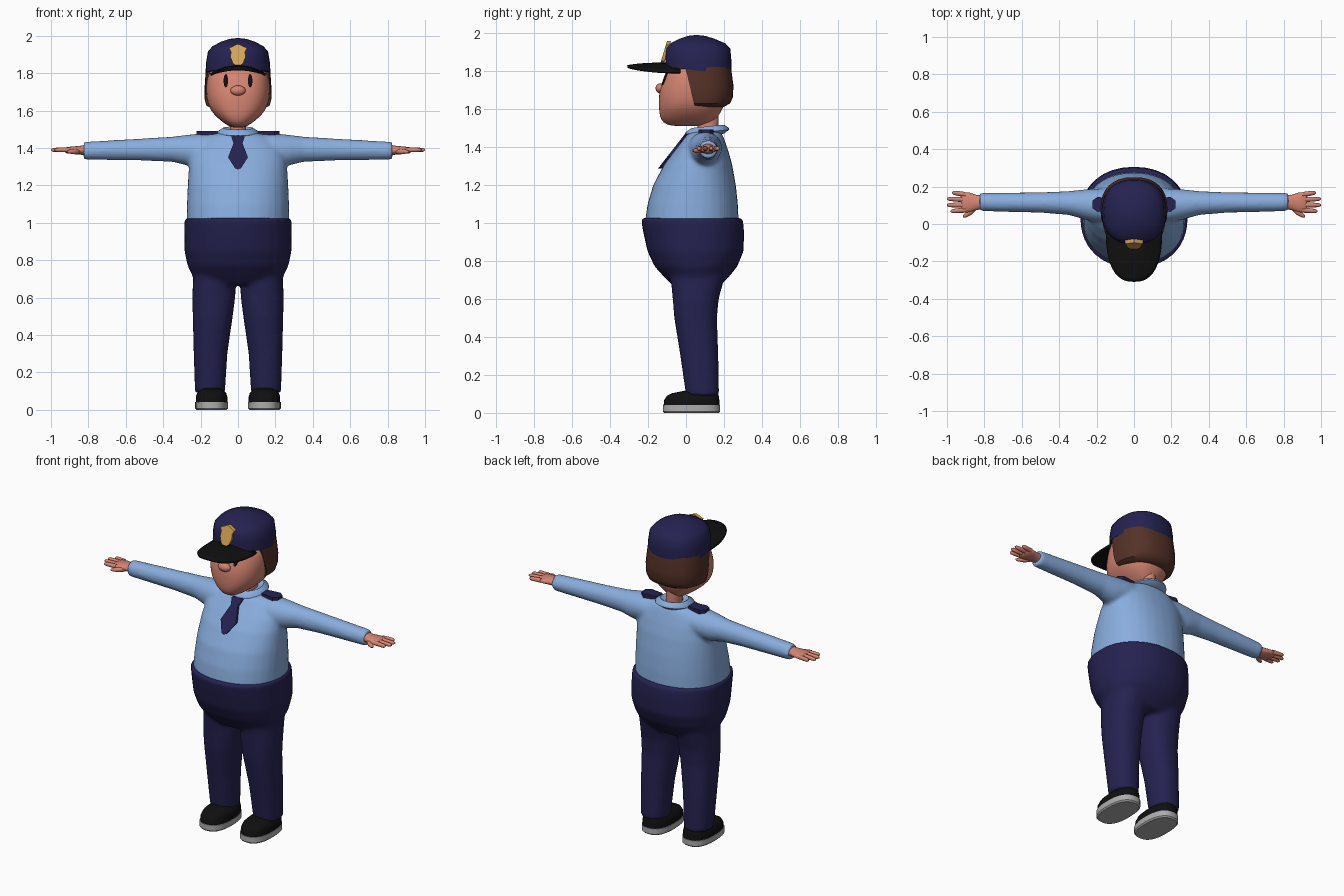
import bpy, bmesh, math
from mathutils import Vector

if "Cube" in bpy.data.objects:
    bpy.data.objects.remove(bpy.data.objects["Cube"])


def mat(name, r, g, b):
    m = bpy.data.materials.new(name)
    m.diffuse_color = (r, g, b, 1)
    m.use_nodes = True
    m.node_tree.nodes["Principled BSDF"].inputs["Base Color"].default_value = m.diffuse_color
    return m


SKIN = mat("skin", 0.66, 0.23, 0.165)
SHIRT = mat("light blue", 0.25, 0.42, 0.73)
NAVY = mat("navy", 0.018, 0.016, 0.08)
HAIR = mat("brown", 0.09, 0.032, 0.02)
GOLD = mat("gold", 0.68, 0.38, 0.09)
BLACK = mat("black", 0.005, 0.005, 0.005)
GREY = mat("sole grey", 0.42, 0.42, 0.42)


def power(v, p):
    return math.copysign(abs(v) ** (2 / p), v)


def zring(z, cx, rx, y0, y1, p=2.0, tilt=0.0, n=32):
    """Horizontal superellipse ring; tilt shifts z along y."""
    cy, ry, out = (y0 + y1) / 2, (y1 - y0) / 2, []
    for i in range(n):
        a = 2 * math.pi * i / n
        y = ry * power(math.sin(a), p)
        out.append(Vector((cx + rx * power(math.cos(a), p), cy + y, z + tilt * y)))
    return out


def xring(x, y, z, ry, rz, n=20):
    """Ring across the x axis."""
    return [Vector((x, y + ry * math.cos(2 * math.pi * i / n),
                    z + rz * math.sin(2 * math.pi * i / n))) for i in range(n)]


def tube(bm, rings):
    """Closed loft through rings of equal size."""
    vs = [[bm.verts.new(c) for c in r] for r in rings]
    n = len(vs[0])
    for a, b in zip(vs, vs[1:]):
        for i in range(n):
            j = (i + 1) % n
            bm.faces.new((a[i], a[j], b[j], b[i]))
    bm.faces.new(vs[0][::-1])
    bm.faces.new(vs[-1])


def finish(name, bm, material, angle=40, subsurf=0, remesh=0.0):
    bmesh.ops.recalc_face_normals(bm, faces=bm.faces[:])
    me = bpy.data.meshes.new(name)
    bm.to_mesh(me)
    bm.free()
    ob = bpy.data.objects.new(name, me)
    bpy.context.collection.objects.link(ob)
    me.materials.append(material)
    bpy.ops.object.select_all(action='DESELECT')
    ob.select_set(True)
    bpy.context.view_layer.objects.active = ob
    bpy.ops.object.shade_smooth_by_angle(angle=math.radians(angle))
    if subsurf:
        s = ob.modifiers.new("subdivide", 'SUBSURF')
        s.levels = s.render_levels = subsurf
    if remesh:
        r = ob.modifiers.new("fuse", 'REMESH')
        r.mode, r.voxel_size, r.use_smooth_shade = 'VOXEL', remesh, True
        s = ob.modifiers.new("relax", 'SMOOTH')
        s.factor, s.iterations = 0.5, 8
    return ob


def loft(name, rings, material, **kw):
    bm = bmesh.new()
    tube(bm, rings)
    return finish(name, bm, material, **kw)


def plate(name, half, yfun, thick, material):
    """Thin symmetric plate facing the front, from half an outline (x, z)."""
    pts = half + [(-x, z) for x, z in reversed(half) if x > 0]
    loft(name, [[Vector((x, yfun(z) + d, z)) for x, z in pts] for d in (0, thick)], material, angle=30)


# Trousers: hips and legs fused
bm = bmesh.new()
tube(bm, [zring(z, 0, rx, a, b, 2.2) for z, rx, a, b in (
    (.67, .19, -.07, .18), (.72, .245, -.12, .23), (.77, .27, -.165, .27),
    (.85, .287, -.203, .303), (.95, .287, -.225, .306), (1.025, .287, -.238, .299))])
for s in (-1, 1):
    tube(bm, [zring(z, s * cx, rx, a, b, 2.3) for z, cx, rx, a, b in (
        (.09, .15, .08, 0, .174), (.3, .147, .09, -.03, .17), (.5, .135, .107, -.062, .163),
        (.6, .13, .115, -.07, .172), (.7, .125, .115, -.08, .2), (.78, .12, .12, -.1, .22))])
finish("trousers", bm, NAVY, remesh=.012)

# Shirt: torso and sleeves fused
bm = bmesh.new()
tube(bm, [zring(z, 0, rx, a, b, 2.2) for z, rx, a, b in (
    (.95, .273, -.212, .275), (1.02, .275, -.214, .276), (1.1, .273, -.202, .273),
    (1.2, .269, -.172, .262), (1.31, .262, -.113, .242), (1.38, .25, -.06, .222),
    (1.43, .21, -.02, .205), (1.468, .16, .008, .19), (1.485, .08, .04, .17))])
for s in (-1, 1):
    tube(bm, [xring(s * x, y, z, ry, rz) for x, y, z, ry, rz in (
        (.1, .1, 1.4, .09, .075), (.2, .1, 1.392, .09, .086), (.27, .105, 1.388, .08, .083),
        (.35, .112, 1.393, .064, .068), (.5, .115, 1.392, .055, .06), (.825, .117, 1.385, .049, .048))])
finish("shirt", bm, SHIRT, remesh=.011)

# Collar
loft("collar", [zring(z, 0, rx, a, b, 2, .1) for z, rx, a, b in (
    (1.46, .08, .03, .2), (1.478, .112, -.005, .227), (1.488, .11, -.003, .225),
    (1.507, .08, .03, .2), (1.49, .055, .05, .18))], SHIRT, angle=50)

# Tie
plate("tie", [(0, 1.285), (.016, 1.292), (.053, 1.35), (.024, 1.425), (.036, 1.46), (0, 1.47)],
      lambda z: -.128 + (z - 1.31) * .78, .025, NAVY)

for s, side in ((-1, "right"), (1, "left")):
    # Shoulder straps
    bm = bmesh.new()
    out = [(.11, .075), (.195, .065), (.222, .085), (.222, .125), (.195, .145), (.11, .135)]
    tube(bm, [[Vector((s * x, y, z)) for x, y in out] for z in (1.46, 1.49)])
    finish(side + "_shoulder_strap", bm, NAVY, angle=30)

    # Shoes
    cx = s * .141
    loft(side + "_shoe_sole", [zring(z, cx, rx, a, b, 2.5) for z, rx, a, b in (
        (0, .08, -.115, .172), (.008, .088, -.122, .18), (.042, .088, -.122, .18))], GREY)
    loft(side + "_shoe", [zring(z, cx, rx, a, b, 2.5) for z, rx, a, b in (
        (.038, .085, -.118, .177), (.07, .084, -.114, .175), (.09, .078, -.1, .172),
        (.103, .066, -.075, .168), (.118, .045, 0, .15))], BLACK)

    # Hand: palm, four fingers and thumb
    bm = bmesh.new()
    tube(bm, [xring(s * x, y, 1.388, ry, rz) for x, y, ry, rz in (
        (.8, .117, .036, .03), (.84, .115, .04, .024), (.88, .115, .053, .02),
        (.915, .115, .055, .017), (.925, .115, .045, .01))])
    for y0, y1, tip in ((.157, .168, .972), (.13, .135, 1.0), (.102, .101, 1.0), (.075, .068, .98)):
        tube(bm, [xring(s * (.9 + (tip - .9) * t), y0 + (y1 - y0) * t, 1.39, r, r, 10)
                  for t, r in ((0, .014), (.5, .013), (.88, .011), (1, .004))])
    tube(bm, [xring(s * x, y, 1.38, r * 1.3, r, 10) for x, y, r in (
        (.845, .09, .012), (.87, .068, .015), (.9, .048, .011), (.915, .04, .004))])
    finish(side + "_hand", bm, SKIN, angle=60)

    # Eyes
    ring = [(s * .065 + .012 * math.cos(i * math.pi / 8), 1.76 + .036 * math.sin(i * math.pi / 8))
            for i in range(16)]
    loft(side + "_eye", [[Vector((x, -.127 + (z - 1.73) * .42 + d, z)) for x, z in ring]
                         for d in (0, .0095)], BLACK)

# Neck and head
loft("neck", [zring(z, 0, .044, .06, .172) for z in (1.44, 1.5, 1.57)], SKIN)
loft("head", [zring(z, 0, rx, a, b, 2.35) for z, rx, a, b in (
    (1.508, .02, -.06, .08), (1.516, .05, -.105, .13), (1.54, .085, -.132, .155),
    (1.58, .132, -.142, .185), (1.63, .163, -.144, .205), (1.7, .171, -.142, .215),
    (1.76, .17, -.117, .215), (1.85, .155, -.095, .21))], SKIN, subsurf=1, angle=80)

# Nose
bm = bmesh.new()
bmesh.ops.create_uvsphere(bm, u_segments=20, v_segments=12, radius=1)
bmesh.ops.scale(bm, vec=(.041, .025, .027), verts=bm.verts[:])
bmesh.ops.translate(bm, vec=(0, -.135, 1.707), verts=bm.verts[:])
finish("nose", bm, SKIN, angle=80)

# Hair: shell around the back of the head, cut along a slanted hairline
bm = bmesh.new()
tube(bm, [zring(z, 0, rx, a, b, 2.4) for z, rx, a, b in (
    (1.61, .14, -.08, .2), (1.628, .17, -.1, .232), (1.66, .178, -.1, .246),
    (1.72, .179, -.1, .25), (1.82, .172, -.1, .236))])
cut = bmesh.ops.bisect_plane(bm, geom=bm.verts[:] + bm.edges[:] + bm.faces[:], plane_co=(0, 0, 1.8),
                             plane_no=(0, .97, .24), clear_inner=True)
bmesh.ops.holes_fill(bm, edges=[e for e in bm.edges if e.is_boundary], sides=0)
finish("hair", bm, HAIR)

# Cap
loft("cap", [zring(z, 0, rx, a, b, 2.35, t) for z, rx, a, b, t in (
    (1.8, .174, -.107, .238, -.11), (1.86, .17, -.11, .239, -.06), (1.915, .161, -.106, .233, 0),
    (1.943, .137, -.085, .208, 0), (1.968, .092, -.035, .15, 0), (1.983, .045, .01, .1, 0),
    (1.987, .01, .045, .065, 0))], NAVY, angle=45)

# Cap peak: arched fan
bm = bmesh.new()
rows = []
for t in (.25, .5, .75, .92, 1):
    row = []
    for i in range(25):
        a = math.pi * i / 24
        x, y = .148 * t * power(math.cos(a), 2.5), -.28 * t * power(math.sin(a), 2.5)
        z = 1.836 - .045 * (x / .148) ** 2 - .014 * (y / .28) ** 4
        row.append(bm.verts.new((x, y - .028, z)))
    rows.append(row)
for a, b in zip(rows, rows[1:]):
    for i in range(24):
        bm.faces.new((a[i], a[i + 1], b[i + 1], b[i]))
peak = finish("cap_peak", bm, BLACK, angle=50)
sol = peak.modifiers.new("thickness", 'SOLIDIFY')
sol.thickness, sol.offset = .014, 0

# Cap badge
plate("cap_badge", [(0, 1.835), (.026, 1.85), (.04, 1.885), (.038, 1.915), (.048, 1.935),
                    (.03, 1.942), (.016, 1.95), (0, 1.956)],
      lambda z: -.136 + (z - 1.835) * .3, .02, GOLD)
